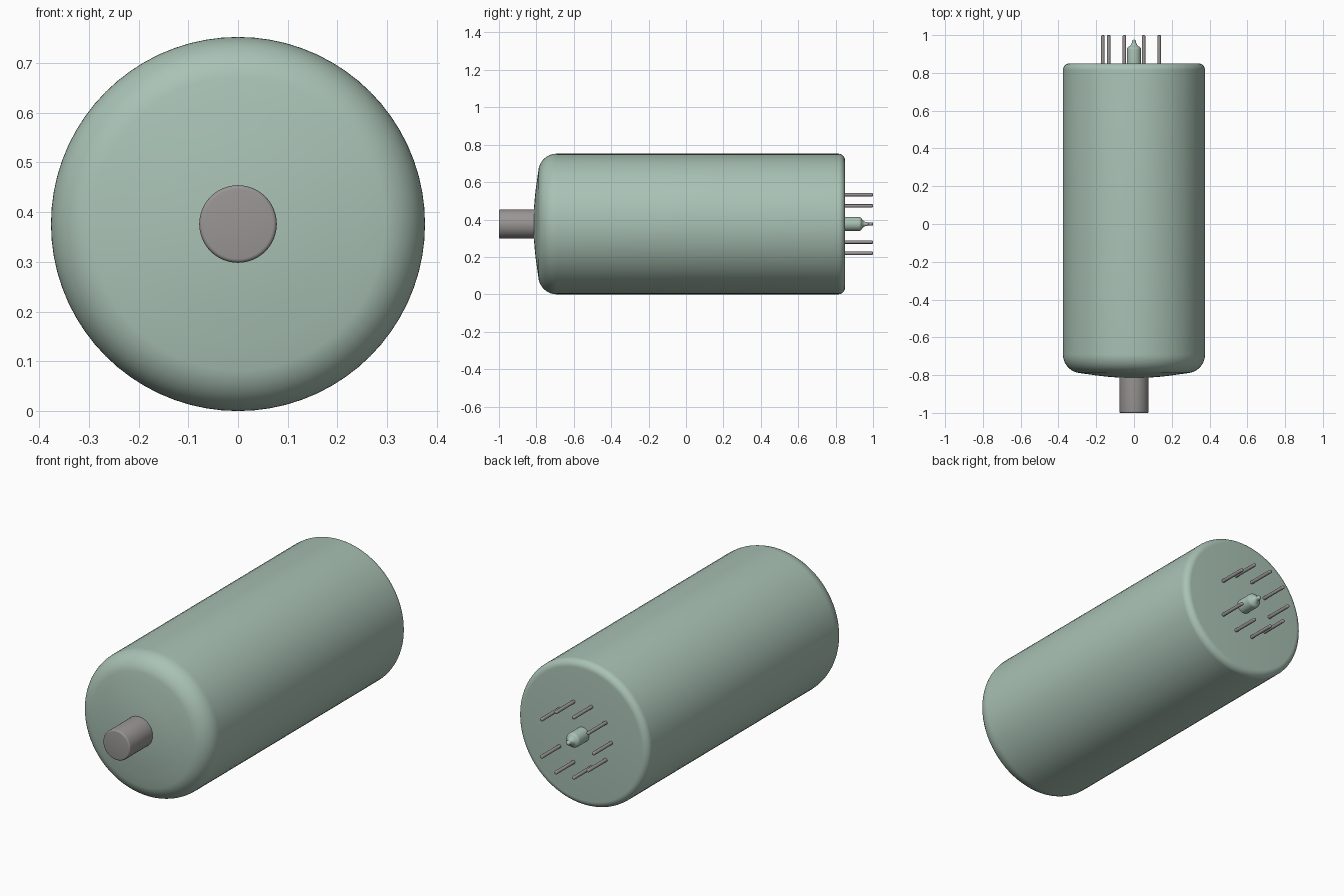
import bpy, bmesh, math

cube = bpy.data.objects.get("Cube")
if cube:
    bpy.data.objects.remove(cube)

RADIUS = 0.376  # body radius, also the height of its axis


def material(name, rgb):
    mat = bpy.data.materials.new(name)
    mat.use_nodes = True
    mat.diffuse_color = (*rgb, 1)
    bsdf = next(n for n in mat.node_tree.nodes if n.type == 'BSDF_PRINCIPLED')
    bsdf.inputs["Base Color"].default_value = (*rgb, 1)
    bsdf.inputs["Roughness"].default_value = 0.5
    return mat


glass = material("pale green glass", (0.40, 0.54, 0.46))
metal = material("grey metal", (0.32, 0.30, 0.30))


def arc(r, y, size, start, end, steps):
    """Rounded corner in (radius, y); 0 degrees points outward, 90 to the back."""
    angles = [math.radians(start + (end - start) * i / steps) for i in range(steps + 1)]
    return [(r + size * math.cos(a), y + size * math.sin(a)) for a in angles]


def lathe(name, profile, mat, sides, x=0, z=RADIUS):
    """Turn a (radius, y) profile, listed front to back, about the y axis."""
    bm = bmesh.new()
    rings = []
    for r, y in profile:
        if r < 1e-5:
            rings.append([bm.verts.new((0, y, 0))] * sides)
        else:
            turns = [math.tau * i / sides for i in range(sides)]
            rings.append([bm.verts.new((r * math.cos(t), y, r * math.sin(t))) for t in turns])
    for a, b in zip(rings, rings[1:]):
        for i in range(sides):
            j = (i + 1) % sides
            bm.faces.new(dict.fromkeys((a[i], a[j], b[j], b[i])))
    for ring in (rings[0], rings[-1]):
        if ring[0] != ring[1]:
            bm.faces.new(ring)
    bmesh.ops.recalc_face_normals(bm, faces=bm.faces)
    mesh = bpy.data.meshes.new(name)
    bm.to_mesh(mesh)
    bm.free()
    mesh.materials.append(mat)
    obj = bpy.data.objects.new(name, mesh)
    obj.location = (x, 0, z)
    bpy.context.collection.objects.link(obj)
    bpy.ops.object.select_all(action='DESELECT')
    obj.select_set(True)
    bpy.context.view_layer.objects.active = obj
    bpy.ops.object.shade_smooth_by_angle(angle=math.radians(35))
    return obj


# Glass envelope: shallow domed front, straight wall, tightly rounded flat back
dome = arc(0, 0.685, 1.5, -90, -79, 6)
shoulder = arc(RADIUS - 0.1, -0.69, 0.1, -79, 0, 12)
back_edge = arc(RADIUS - 0.035, 0.815, 0.035, 0, 90, 8)
lathe("glass_envelope", dome[:-1] + shoulder + back_edge, glass, 72)

# Anode cap on the front
cap_edge = arc(0.07, -0.992, 0.008, -90, 0, 4)
lathe("anode_cap", cap_edge + [(0.078, -0.79)], metal, 48)

# Sealed exhaust tip in the middle of the back
tip_shoulder = arc(0.022, 0.924, 0.016, 0, 75, 5)
tip_point = arc(0, 0.964, 0.012, -20, 90, 5)
lathe("exhaust_tip", [(0.038, 0.84)] + tip_shoulder + [(0.015, 0.951)] + tip_point, glass, 32)

# Nine pins on a ten-place circle, with a gap on the left
for place in range(1, 10):
    a = math.tau * place / 10
    pin_end = arc(0.003, 0.994, 0.006, 0, 90, 4)
    lathe(f"pin_{place}", [(0.009, 0.84)] + pin_end, metal, 16,
          0.165 * math.cos(a), RADIUS + 0.165 * math.sin(a))
